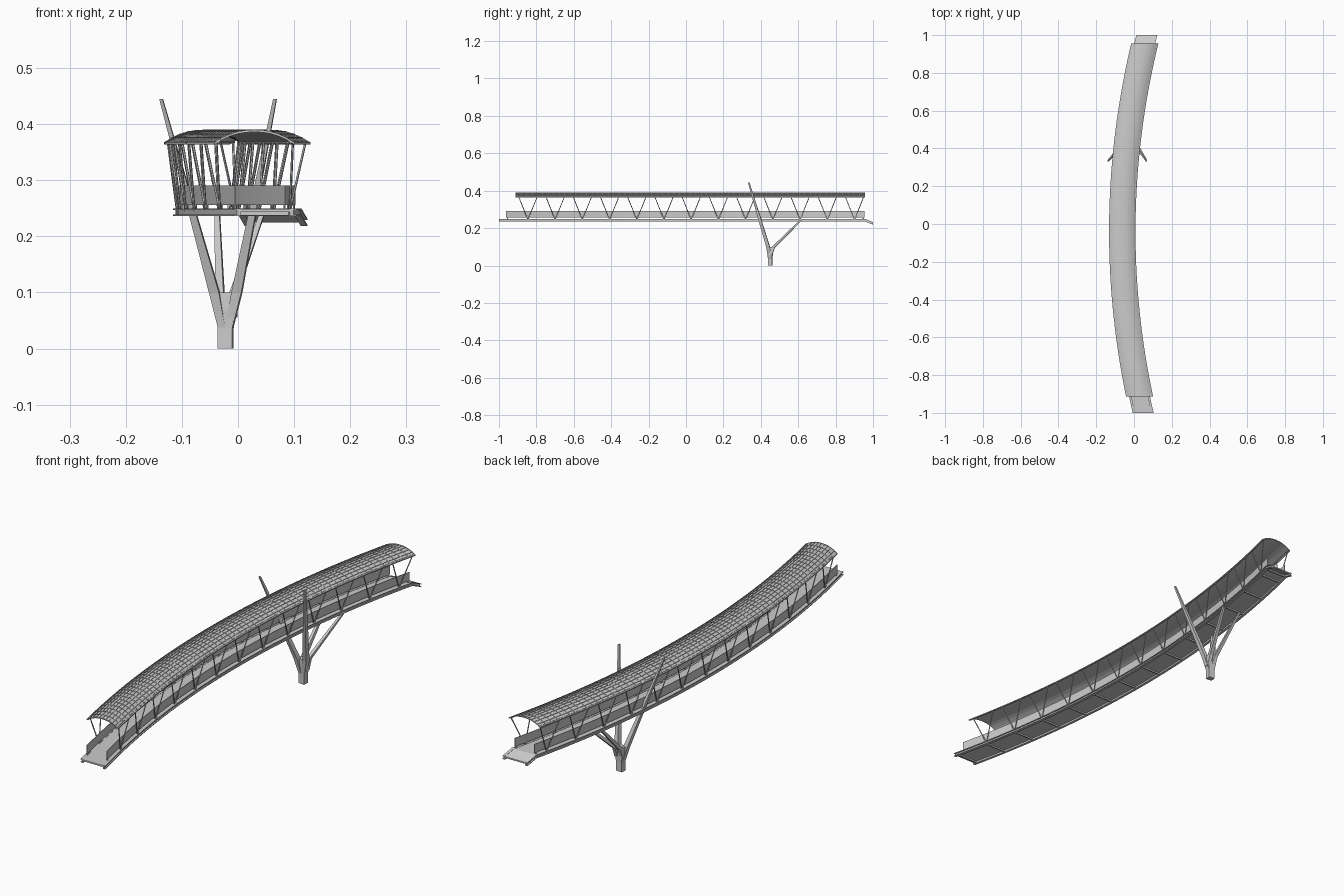
import bpy, bmesh, math
from mathutils import Vector

if "Cube" in bpy.data.objects:
    bpy.data.objects.remove(bpy.data.objects["Cube"])

# ---- helpers -------------------------------------------------------------
def centre(y):                      # curved centre line of the bridge in plan
    return -0.062 + 0.12 * (y + 0.04) ** 2

def widen(y):                       # offsets stay true to the slanted direction
    return math.sqrt(1 + (0.24 * (y + 0.04)) ** 2)

def drop(y):                        # short ramp down at the back end
    return 0.018 * max(0, y - 0.957) / 0.043

def at(u, y, z):                    # bridge coordinates to world
    return Vector((centre(y) + u * widen(y), y, z - drop(y)))

def stations(a, b, n):
    ys = [a + (b - a) * i / n for i in range(n + 1)]
    if b > 0.96:
        ys = [y for y in ys if y < 0.95] + [0.957, b]
    return ys

def loft(bm, rings):
    vs = [[bm.verts.new(p) for p in r] for r in rings]
    n = len(vs[0])
    for a, b in zip(vs, vs[1:]):
        for i in range(n):
            j = (i + 1) % n
            bm.faces.new((a[i], a[j], b[j], b[i]))
    bm.faces.new(vs[0])
    bm.faces.new(vs[-1])

def sweep(bm, profile, ys):
    loft(bm, [[at(u, y, z) for u, z in profile] for y in ys])

def rect(u0, u1, z0, z1):
    return [(u0, z0), (u1, z0), (u1, z1), (u0, z1)]

def bar(bm, p, q, r, sides=6):
    d = (q - p).normalized()
    s = d.orthogonal().normalized()
    t = d.cross(s)
    ang = [2 * math.pi * i / sides for i in range(sides)]
    loft(bm, [[c + r * (math.cos(a) * s + math.sin(a) * t) for a in ang] for c in (p, q)])

def limb(bm, sections):             # rectangular tapering limb, turned with the bridge
    c, s = math.cos(-0.115), math.sin(-0.115)
    rings = []
    for x, y, z, wx, wy in sections:
        rings.append([Vector((x + (a * wx * c - b * wy * s) / 2,
                              y + (a * wx * s + b * wy * c) / 2, z))
                      for a, b in ((-1, -1), (1, -1), (1, 1), (-1, 1))])
    loft(bm, rings)

def finish(bm, name):
    bmesh.ops.recalc_face_normals(bm, faces=bm.faces)
    me = bpy.data.meshes.new(name)
    bm.to_mesh(me)
    bm.free()
    ob = bpy.data.objects.new(name, me)
    bpy.context.collection.objects.link(ob)
    return ob

deck_ys = stations(-1, 1, 48)
v_ys = [-0.845 + 0.1455 * i for i in range(13)]

# ---- walkway slab --------------------------------------------------------
bm = bmesh.new()
sweep(bm, rect(-0.046, 0.046, 0.243, 0.249), deck_ys)
finish(bm, "deck_slab")

# ---- edge beams with flanges --------------------------------------------
bm = bmesh.new()
beam = [(0.043, 0.236), (0.054, 0.236), (0.054, 0.239), (0.049, 0.239), (0.049, 0.247),
        (0.054, 0.247), (0.054, 0.250), (0.043, 0.250)]
for s in (-1, 1):
    sweep(bm, [(u * s, z) for u, z in beam], deck_ys)
finish(bm, "edge_beams")

# ---- cross beams under the deck -----------------------------------------
bm = bmesh.new()
for y in [-0.985] + v_ys + [0.95]:
    sweep(bm, rect(-0.045, 0.045, 0.237, 0.244), [y - 0.003, y + 0.003])
finish(bm, "deck_cross_beams")

# ---- railing panels and their feet --------------------------------------
bm = bmesh.new()
for s in (-1, 1):
    sweep(bm, rect(0.0425 * s, 0.0445 * s, 0.256, 0.291), stations(-0.963, 0.955, 48))
    for y in [-0.955] + v_ys + [0.948]:
        sweep(bm, rect(0.0425 * s, 0.0445 * s, 0.247, 0.258), [y - 0.003, y + 0.003])
finish(bm, "railings")

# ---- V shaped roof posts -------------------------------------------------
bm = bmesh.new()
for s in (-1, 1):
    for y in v_ys:
        for d in (-0.05, 0.05):
            bar(bm, at(0.047 * s, y, 0.245), at(0.063 * s, y + d, 0.369), 0.0022)
finish(bm, "roof_posts")

# ---- arched roof shell ---------------------------------------------------
def arch(u):
    return 0.366 + 0.0225 * (1 - (abs(u) / 0.07) ** 2.2)

R0, R1 = -0.912, 0.956
us = [-0.07 + 0.14 * i / 10 for i in range(11)]
roof_ys = stations(R0, R1, 60)
roof_ys[-1] = R1

def band(lo, hi, cols=us):
    return [(u, arch(u) + lo) for u in cols] + [(u, arch(u) + hi) for u in reversed(cols)]

bm = bmesh.new()
sweep(bm, band(-0.0025, 0), roof_ys)
finish(bm, "roof_shell")

# ---- roof grid: long ribs and cross ribs --------------------------------
bm = bmesh.new()
for u in us:
    c = [max(-0.07, u - 0.001), min(0.07, u + 0.001)]
    sweep(bm, band(-0.001, 0.0018, c), roof_ys)
for i in range(65):
    y = R0 + 0.0015 + (R1 - R0 - 0.003) * i / 64
    sweep(bm, band(-0.001, 0.0015), [y - 0.0013, y + 0.0013])
finish(bm, "roof_ribs")

# ---- eave tubes carrying the roof ---------------------------------------
bm = bmesh.new()
for s in (-1, 1):
    sweep(bm, rect(0.061 * s, 0.065 * s, 0.366, 0.370), roof_ys)
finish(bm, "eave_beams")

# ---- tree shaped support -------------------------------------------------
bm = bmesh.new()
limb(bm, [(-0.022, 0.450, 0, 0.026, 0.022), (-0.022, 0.450, 0.035, 0.026, 0.022),
          (-0.022, 0.450, 0.070, 0.036, 0.026), (-0.022, 0.448, 0.100, 0.040, 0.020)])
finish(bm, "support_stem")

for side, x0, x1, x2 in (("left", -0.028, -0.042, -0.137), ("right", -0.016, -0.002, 0.066)):
    bm = bmesh.new()
    limb(bm, [(x0, 0.449, 0.035, 0.013, 0.018), (x1, 0.439, 0.100, 0.018, 0.019),
              (x1 + (x2 - x1) * 0.4, 0.397, 0.238, 0.013, 0.016), (x2, 0.335, 0.445, 0.006, 0.008)])
    finish(bm, side + "_mast")

for side, x0, x1 in (("left", -0.032, -0.037), ("right", -0.009, 0.043)):
    bm = bmesh.new()
    limb(bm, [(x0, 0.451, 0.055, 0.015, 0.018), (x0, 0.465, 0.095, 0.015, 0.020),
              (x1, 0.612, 0.240, 0.009, 0.013)])
    finish(bm, side + "_strut")
